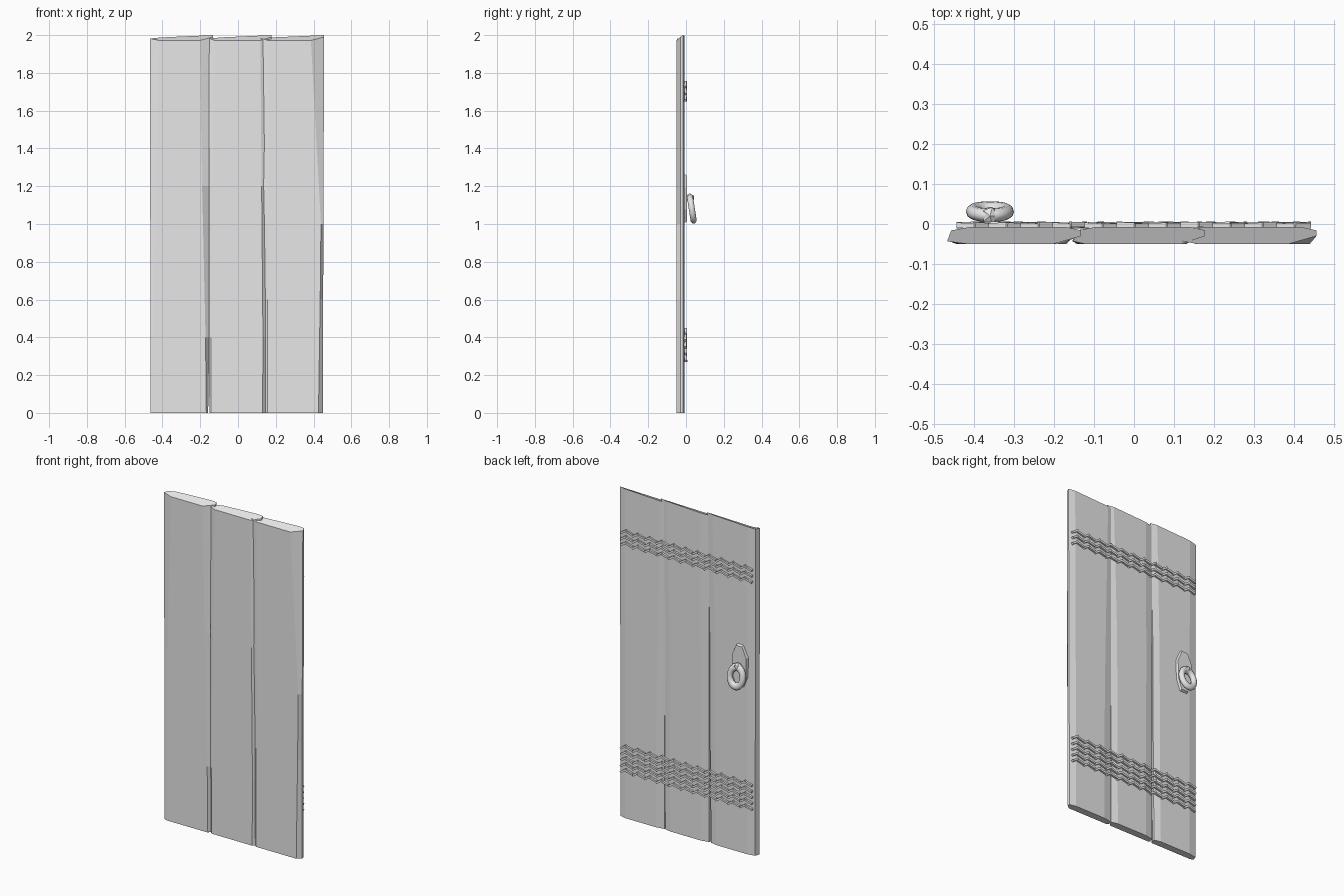
import bpy, bmesh, math, random
from mathutils import Matrix, Vector

if "Cube" in bpy.data.objects:
    bpy.data.objects.remove(bpy.data.objects["Cube"])
random.seed(4)

grey = bpy.data.materials.new("plain_grey")
grey.use_nodes = True
grey.diffuse_color = (0.8, 0.8, 0.8, 1)
grey.node_tree.nodes["Principled BSDF"].inputs["Base Color"].default_value = (0.8, 0.8, 0.8, 1)


def finish(name, bm):
    bmesh.ops.recalc_face_normals(bm, faces=bm.faces)
    mesh = bpy.data.meshes.new(name)
    bm.to_mesh(mesh)
    bm.free()
    mesh.materials.append(grey)
    obj = bpy.data.objects.new(name, mesh)
    bpy.context.collection.objects.link(obj)
    return obj


FRONT, BACK = -0.05, -0.007


def plank(name, levels):
    """Loft a worn board through levels of (z, left, left bevel, right, right bevel)."""
    bm = bmesh.new()
    rings = []
    for z, xl, cl, xr, cr in levels:
        section = [(xl, -0.043), (xl + cl, FRONT), (xr - cr, FRONT), (xr, -0.03),
                   (xr, -0.016), (xr - 0.04, BACK), (xl + 0.06, BACK), (xl + 0.01, -0.016)]
        ring = []
        for x, y in section:
            top = z
            if z > 1.9:  # sloping, slightly chipped top cut
                t = (x - xl) / (xr - xl)
                k = (y - FRONT) / (BACK - FRONT)
                top = 1.972 + 0.013 * k + 0.015 * t * min(1, 1.5 * k)
                if x == xl:
                    top = 1.983
                if x == xr:
                    top = 2.0 if y > -0.02 else 1.99
            ring.append(bm.verts.new((x, y, top)))
        rings.append(ring)
    n = len(rings[0])
    for low, high in zip(rings, rings[1:]):
        for i in range(n):
            j = (i + 1) % n
            bm.faces.new((low[i], low[j], high[j], high[i]))
    bm.faces.new(rings[0])
    bm.faces.new(rings[-1])
    return finish(name, bm)


# Three boards, each a little overlapped at the seams
plank("right_plank", [(0, -0.463, 0.02, -0.158, 0.01), (0.4, -0.463, 0.02, -0.152, 0.02),
                      (1.2, -0.465, 0.03, -0.15, 0.04), (2, -0.467, 0.05, -0.132, 0.07)])
plank("middle_plank", [(0, -0.152, 0.01, 0.15, 0.02), (0.4, -0.153, 0.01, 0.152, 0.02),
                       (1.2, -0.154, 0.02, 0.155, 0.03), (2, -0.152, 0.03, 0.178, 0.06)])
plank("left_plank", [(0, 0.146, 0.01, 0.45, 0.024), (0.6, 0.145, 0.01, 0.451, 0.016),
                     (1.0, 0.14, 0.02, 0.452, 0.013), (2, 0.12, 0.04, 0.456, 0.07)])


def woven_band(name, z0, rows):
    """Rows of short slanted slats forming zigzags across the back."""
    bm = bmesh.new()
    count, pitch = 22, 0.04
    for r in range(rows):
        for i in range(count):
            x = -0.42 + i * pitch
            slant = math.radians(34 if i % 2 else -14)
            place = Vector((x, -0.003 + random.uniform(-0.002, 0.002), z0 + r * 0.036))
            m = (Matrix.Translation(place) @ Matrix.Rotation(slant, 4, 'Y')
                 @ Matrix.Rotation(random.uniform(-0.06, 0.06), 4, 'Z')
                 @ Matrix.Diagonal((0.046, 0.013, 0.012, 1)))
            bmesh.ops.create_cube(bm, size=1, matrix=m)
    finish(name, bm)


woven_band("upper_band", 1.666, 3)
woven_band("lower_band", 0.288, 5)

# Handle back plate: a long faceted shield
HX = -0.36
bm = bmesh.new()
outline = [(-0.025, -0.13), (0.025, -0.13), (0.052, -0.06), (0.055, 0.06),
           (0.022, 0.13), (-0.022, 0.13), (-0.055, 0.06), (-0.052, -0.06)]
base = [bm.verts.new((HX + x, -0.012, 1.135 + z)) for x, z in outline]
face = [bm.verts.new((HX + x * 0.88, 0.006, 1.135 + z * 0.93)) for x, z in outline]
for i in range(len(base)):
    j = (i + 1) % len(base)
    bm.faces.new((base[i], base[j], face[j], face[i]))
bm.faces.new(base)
bm.faces.new(face)
finish("handle_plate", bm)

# Faceted stud holding the ring
bm = bmesh.new()
stud = Matrix.Translation((HX, 0.02, 1.14)) @ Matrix.Diagonal((0.022, 0.026, 0.022, 1))
bmesh.ops.create_icosphere(bm, subdivisions=1, radius=1, matrix=stud)
finish("ring_stud", bm)

# Hanging ring, leaning outward at the bottom
bpy.ops.mesh.primitive_torus_add(major_segments=24, minor_segments=10,
                                 major_radius=0.043, minor_radius=0.017)
ring = bpy.context.object
ring.name = "handle_ring"
ring.data.transform(Matrix.Translation((HX, 0.031, 1.079))
                    @ Matrix.Rotation(math.radians(9), 4, 'X')
                    @ Matrix.Diagonal((1, 1, 1.3, 1))
                    @ Matrix.Rotation(math.radians(90), 4, 'X'))
ring.data.materials.append(grey)
bpy.ops.object.shade_smooth_by_angle(angle=math.radians(60))
